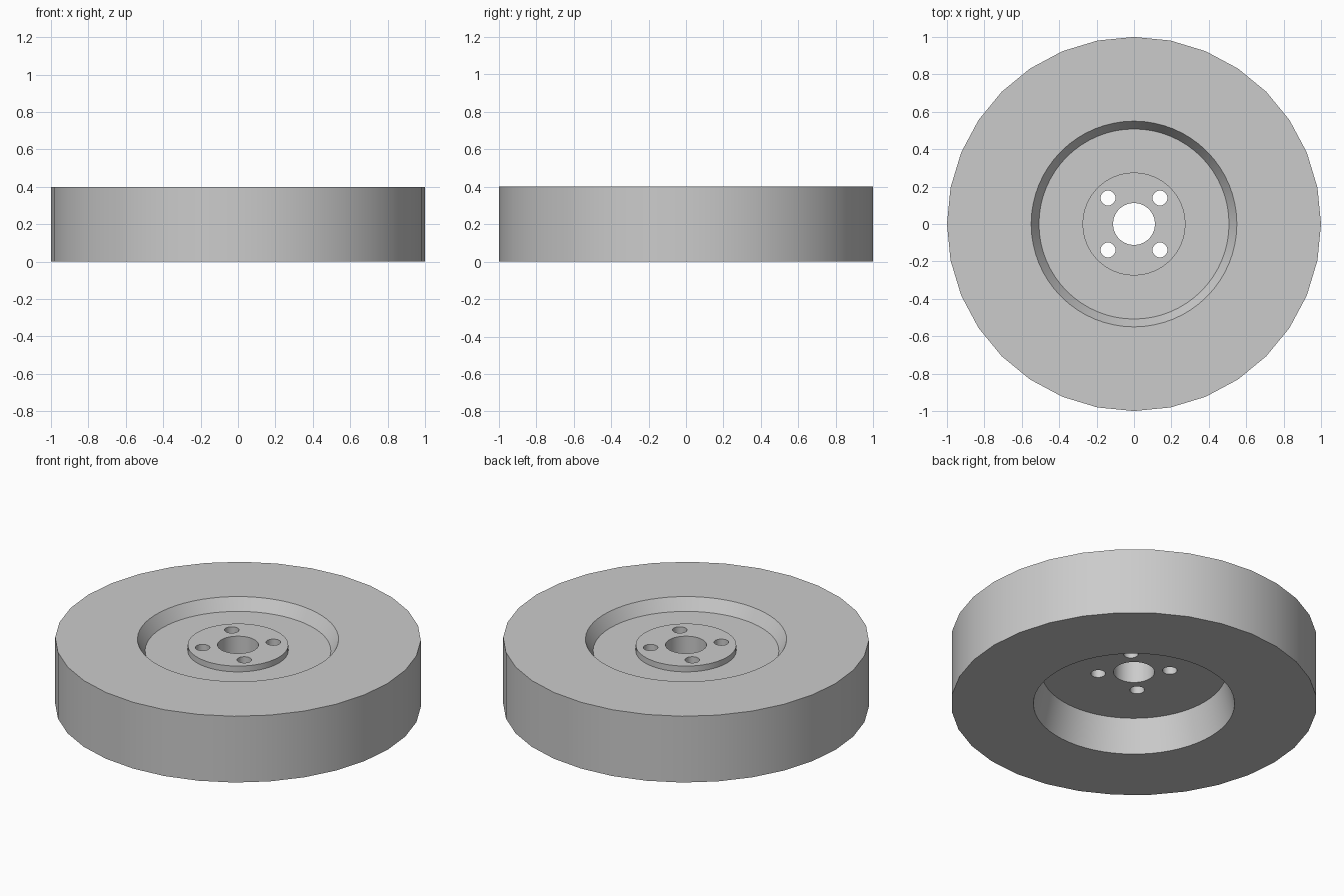
import bpy, bmesh, math

cube = bpy.data.objects.get("Cube")
if cube:
    bpy.data.objects.remove(cube, do_unlink=True)

grey = bpy.data.materials.new("light grey")
grey.use_nodes = True
colour = (0.6, 0.6, 0.6, 1)
grey.diffuse_color = colour
grey.node_tree.nodes["Principled BSDF"].inputs["Base Color"].default_value = colour


def lathe(name, profile, sides):
    """Revolve a closed (radius, height) profile about the z axis."""
    bm = bmesh.new()
    rings = []
    for i in range(sides):
        a = 2 * math.pi * i / sides
        rings.append([bm.verts.new((r * math.cos(a), r * math.sin(a), z)) for r, z in profile])
    for i, ring in enumerate(rings):
        following = rings[(i + 1) % sides]
        for j in range(len(profile)):
            k = (j + 1) % len(profile)
            bm.faces.new((ring[j], following[j], following[k], ring[k]))
    bmesh.ops.recalc_face_normals(bm, faces=bm.faces[:])
    mesh = bpy.data.meshes.new(name)
    bm.to_mesh(mesh)
    bm.free()
    mesh.materials.append(grey)
    obj = bpy.data.objects.new(name, mesh)
    bpy.context.collection.objects.link(obj)
    return obj


def activate(obj):
    bpy.ops.object.select_all(action="DESELECT")
    obj.select_set(True)
    bpy.context.view_layer.objects.active = obj


HEIGHT, SEAM = 0.4, 0.714

# Outer tyre band
tyre = lathe("tyre", [(SEAM, 0), (1, 0), (1, HEIGHT), (SEAM, HEIGHT)], 32)

# Rim with tapered recesses, centre plate, raised hub pad and axle bore
rim = lathe("rim", [
    (SEAM, 0), (SEAM, HEIGHT), (0.55, HEIGHT), (0.508, 0.33),
    (0.275, 0.33), (0.275, 0.365), (0.112, 0.365), (0.112, 0.2),
    (0.505, 0.2), (0.55, 0)], 64)

# Four bolt holes through the hub
activate(rim)
for x in (-0.139, 0.139):
    for y in (-0.139, 0.139):
        bpy.ops.mesh.primitive_cylinder_add(vertices=32, radius=0.04, depth=0.4, location=(x, y, 0.28))
        cutter = bpy.context.object
        cutter.name = "bolt_hole_cutter"
        cutter.hide_render = True
        cutter.data.materials.append(grey)
        activate(rim)
        cut = rim.modifiers.new("bolt hole", "BOOLEAN")
        cut.operation = "DIFFERENCE"
        cut.solver = "EXACT"
        cut.object = cutter
        bpy.ops.object.modifier_apply(modifier=cut.name)
        bpy.data.objects.remove(cutter, do_unlink=True)

# Smooth round walls, crisp rims
for part in (tyre, rim):
    activate(part)
    bpy.ops.object.shade_smooth_by_angle(angle=math.radians(25))
